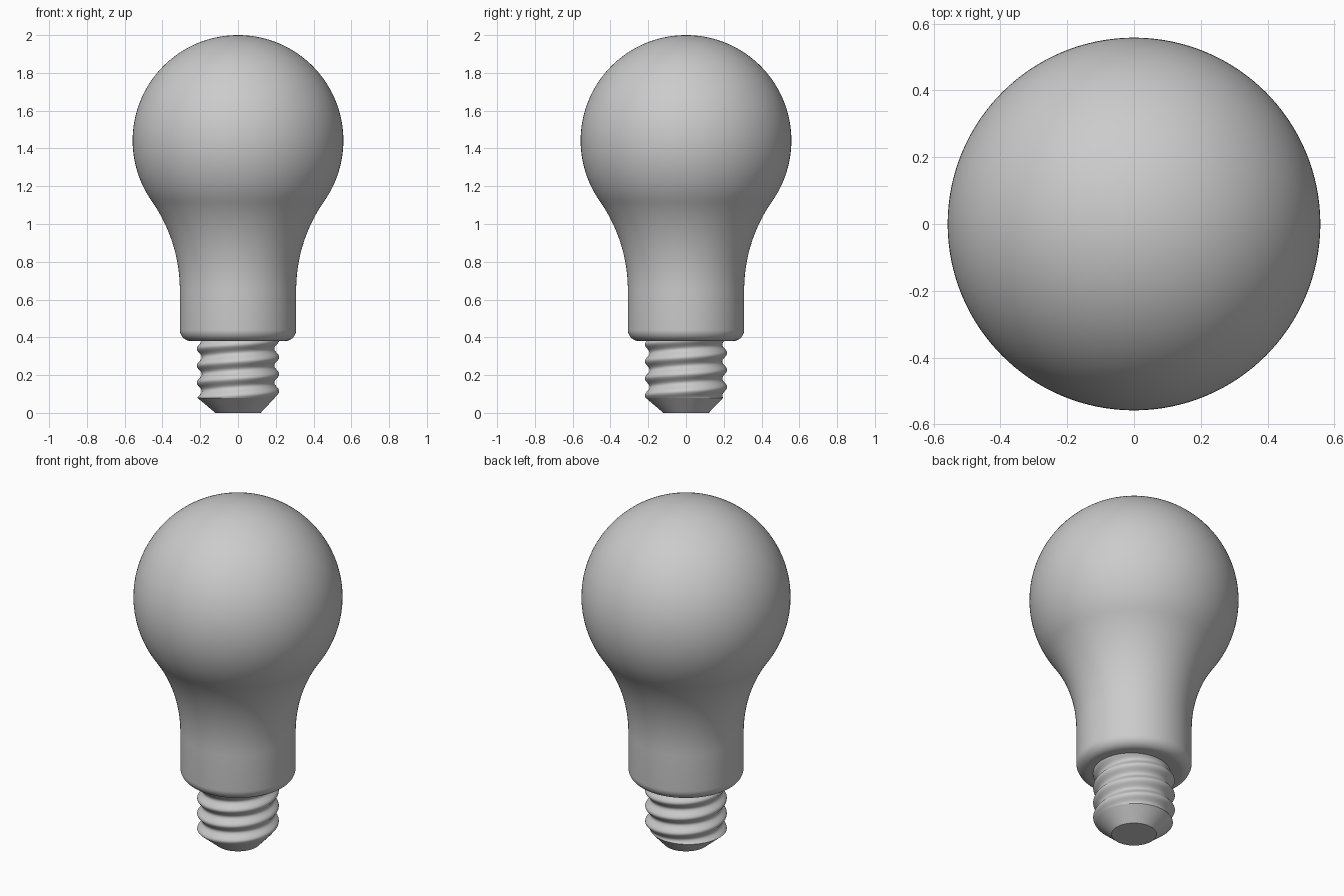
import bpy, bmesh
from math import sin, cos, pi, sqrt, atan2

cube = bpy.data.objects.get("Cube")
if cube:
    bpy.data.objects.remove(cube, do_unlink=True)

grey = bpy.data.materials.new("plain grey")
grey.use_nodes = True
grey.diffuse_color = (0.6, 0.6, 0.6, 1)
grey.node_tree.nodes["Principled BSDF"].inputs["Base Color"].default_value = grey.diffuse_color

SEGMENTS = 128


def lathe(name, rows, radius, cap_bottom=False, tip=None, sharp=30):
    """Skin rings round the z axis; radius(row, angle) gives (r, z)."""
    bm = bmesh.new()
    rings = []
    for row in rows:
        ring = []
        for i in range(SEGMENTS):
            a = 2 * pi * i / SEGMENTS
            r, z = radius(row, a)
            ring.append(bm.verts.new((r * cos(a), r * sin(a), z)))
        rings.append(ring)
    for low, high in zip(rings, rings[1:]):
        for i in range(SEGMENTS):
            j = (i + 1) % SEGMENTS
            bm.faces.new((low[i], low[j], high[j], high[i]))
    if cap_bottom:
        bm.faces.new(rings[0][::-1])
    if tip is not None:
        top = bm.verts.new((0, 0, tip))
        for i in range(SEGMENTS):
            bm.faces.new((rings[-1][i], rings[-1][(i + 1) % SEGMENTS], top))
    mesh = bpy.data.meshes.new(name)
    bm.to_mesh(mesh)
    bm.free()
    mesh.materials.append(grey)
    obj = bpy.data.objects.new(name, mesh)
    bpy.context.collection.objects.link(obj)
    bpy.ops.object.select_all(action='DESELECT')
    obj.select_set(True)
    bpy.context.view_layer.objects.active = obj
    bpy.ops.object.shade_smooth_by_angle(angle=sharp * pi / 180)
    return obj


def arc(cx, cz, r, start, end, steps):
    angles = [start + (end - start) * k / steps for k in range(steps + 1)]
    return [(cx + r * cos(a), cz + r * sin(a)) for a in angles]


# Glass bulb and collar: rounded foot, straight neck, flare tangent to the globe
GLOBE, NECK, FLARE, FOOT, BASE = 0.558, 0.308, 0.82, 0.06, 0.38
globe_z = 2 - GLOBE
flare_x = NECK + FLARE
flare_z = globe_z - sqrt((GLOBE + FLARE) ** 2 - flare_x ** 2)
tangent = atan2(flare_z - globe_z, flare_x)
profile = [(0.15, BASE)]
profile += arc(NECK - FOOT, BASE + FOOT, FOOT, -pi / 2, 0, 10)
profile += arc(flare_x, flare_z, FLARE, pi, pi + tangent, 24)
profile += arc(0, globe_z, GLOBE, tangent, pi / 2 - 0.03, 56)[1:]
lathe("bulb", profile, lambda p, a: p, cap_bottom=True, tip=2)

# Screw cap: a right-handed helical ripple
PITCH, LOW, HIGH = 0.09, 0.08, 0.39


def thread(z, a):
    return 0.205 + 0.013 * cos(2 * pi * (z - 0.295) / PITCH - a), z


rows = [LOW + (HIGH - LOW) * k / 80 for k in range(81)]
lathe("screw_cap", rows, thread, sharp=60)

# Tapered foot contact whose upper rim meets the thread
lathe("foot_contact", [0, 1], lambda t, a: thread(LOW, a) if t else (0.12, 0), cap_bottom=True)
